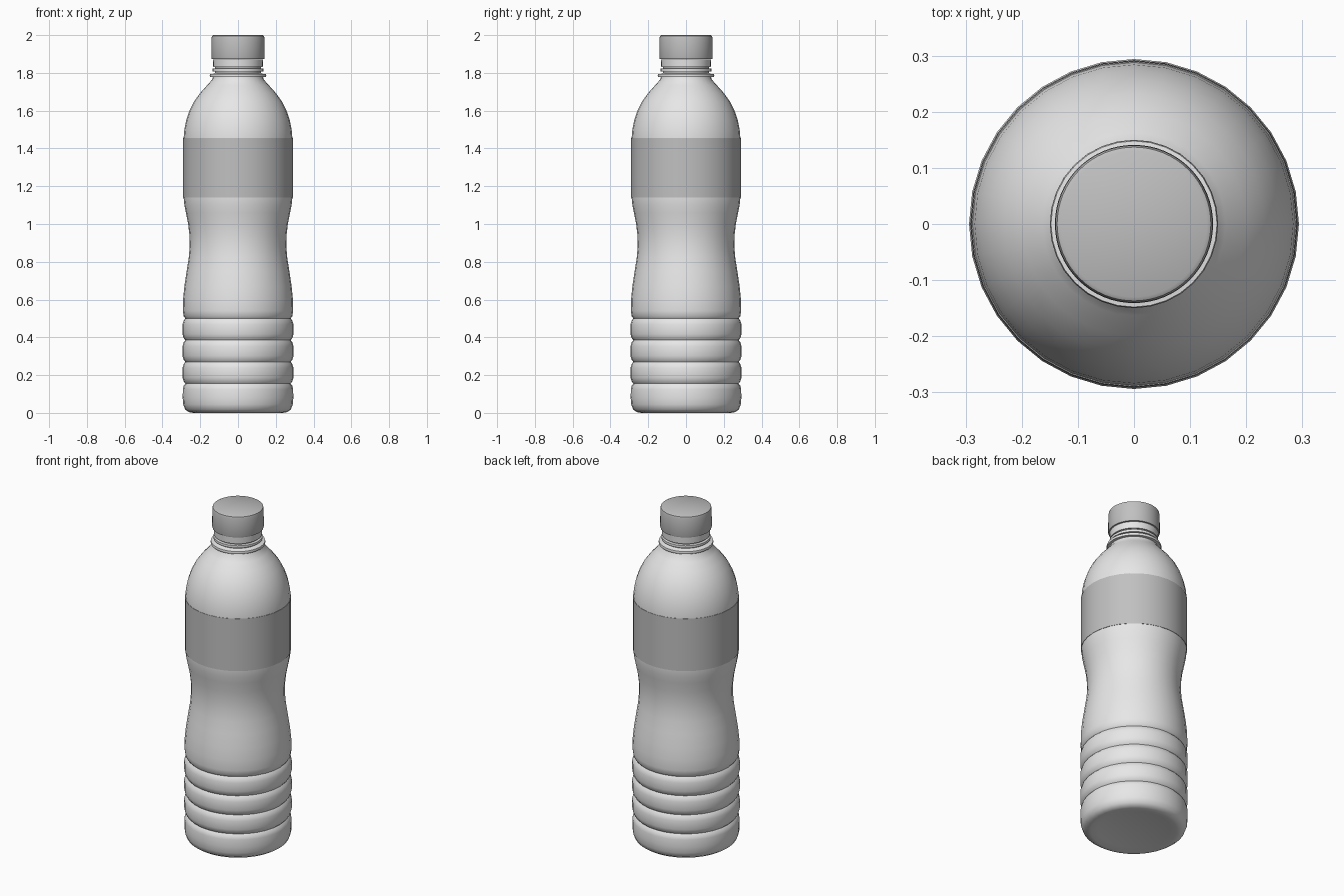
import bpy, bmesh, math

if "Cube" in bpy.data.objects:
    bpy.data.objects.remove(bpy.data.objects["Cube"])

SIDES = 32


def material(name, value):
    m = bpy.data.materials.new(name)
    m.use_nodes = True
    color = (value, value, value, 1)
    m.diffuse_color = color
    m.node_tree.nodes["Principled BSDF"].inputs["Base Color"].default_value = color
    return m


def lathe(name, profile, mat, sides=SIDES, angle=35):
    """Spin (radius, height) points around z; zero radius closes an end."""
    bm = bmesh.new()
    verts = [bm.verts.new((r, 0, z)) for r, z in profile]
    edges = [bm.edges.new(pair) for pair in zip(verts, verts[1:])]
    bmesh.ops.spin(bm, geom=verts + edges, cent=(0, 0, 0), axis=(0, 0, 1),
                   angle=math.tau, steps=sides, use_duplicate=False)
    bmesh.ops.remove_doubles(bm, verts=bm.verts, dist=0.0001)
    bmesh.ops.recalc_face_normals(bm, faces=bm.faces)
    mesh = bpy.data.meshes.new(name)
    bm.to_mesh(mesh)
    bm.free()
    obj = bpy.data.objects.new(name, mesh)
    bpy.context.collection.objects.link(obj)
    mesh.materials.append(mat)
    bpy.ops.object.select_all(action="DESELECT")
    obj.select_set(True)
    bpy.context.view_layer.objects.active = obj
    bpy.ops.object.shade_smooth_by_angle(angle=math.radians(angle))
    return obj


plastic = material("pale plastic", 0.8)
wrap = material("grey label", 0.53)
lid = material("grey cap", 0.53)

# Rounded base
body = [(0, 0.01), (0.2, 0.01), (0.235, 0.0), (0.26, 0.004), (0.28, 0.018), (0.29, 0.045)]

# Rounded ribs separated by narrow grooves
grooves = [0.155, 0.27, 0.385, 0.5]
body += [(0.293, 0.08), (0.292, 0.125), (0.288, 0.143), (0.278, grooves[0])]
for low, high in zip(grooves, grooves[1:]):
    for t, r in ((0.1, 0.288), (0.28, 0.294), (0.72, 0.294), (0.9, 0.288), (1, 0.279)):
        body.append((r, low + t * (high - low)))

# Pinched waist
body += [(0.288, 0.512), (0.292, 0.54), (0.291, 0.6), (0.284, 0.67), (0.272, 0.75),
         (0.261, 0.82), (0.256, 0.88), (0.257, 0.94), (0.264, 1.0), (0.276, 1.06),
         (0.284, 1.1), (0.288, 1.14)]

# Domed shoulder
body += [(0.288, 1.455), (0.284, 1.5), (0.274, 1.55), (0.257, 1.6), (0.232, 1.65),
         (0.199, 1.695), (0.163, 1.735), (0.136, 1.765)]

# Neck with carrying flange
body += [(0.133, 1.777), (0.148, 1.778), (0.15, 1.785), (0.148, 1.793), (0.133, 1.794),
         (0.122, 1.8), (0.122, 1.87), (0, 1.87)]
lathe("bottle_body", body, plastic)

# Label sleeve
lathe("label", [(0.287, 1.14), (0.29, 1.14), (0.29, 1.455), (0.287, 1.455)], wrap)

# Tamper ring and lower neck bead
lathe("neck_bead", [(0.12, 1.806), (0.134, 1.808), (0.134, 1.822), (0.12, 1.825)], plastic)
lathe("tamper_ring", [(0.12, 1.832), (0.131, 1.832), (0.133, 1.871), (0.12, 1.871)], plastic)

# Screw cap
lathe("cap", [(0, 1.874), (0.139, 1.874), (0.141, 1.88), (0.14, 1.985), (0.137, 1.996),
              (0.13, 2.0), (0, 2.0)], lid, 64)
